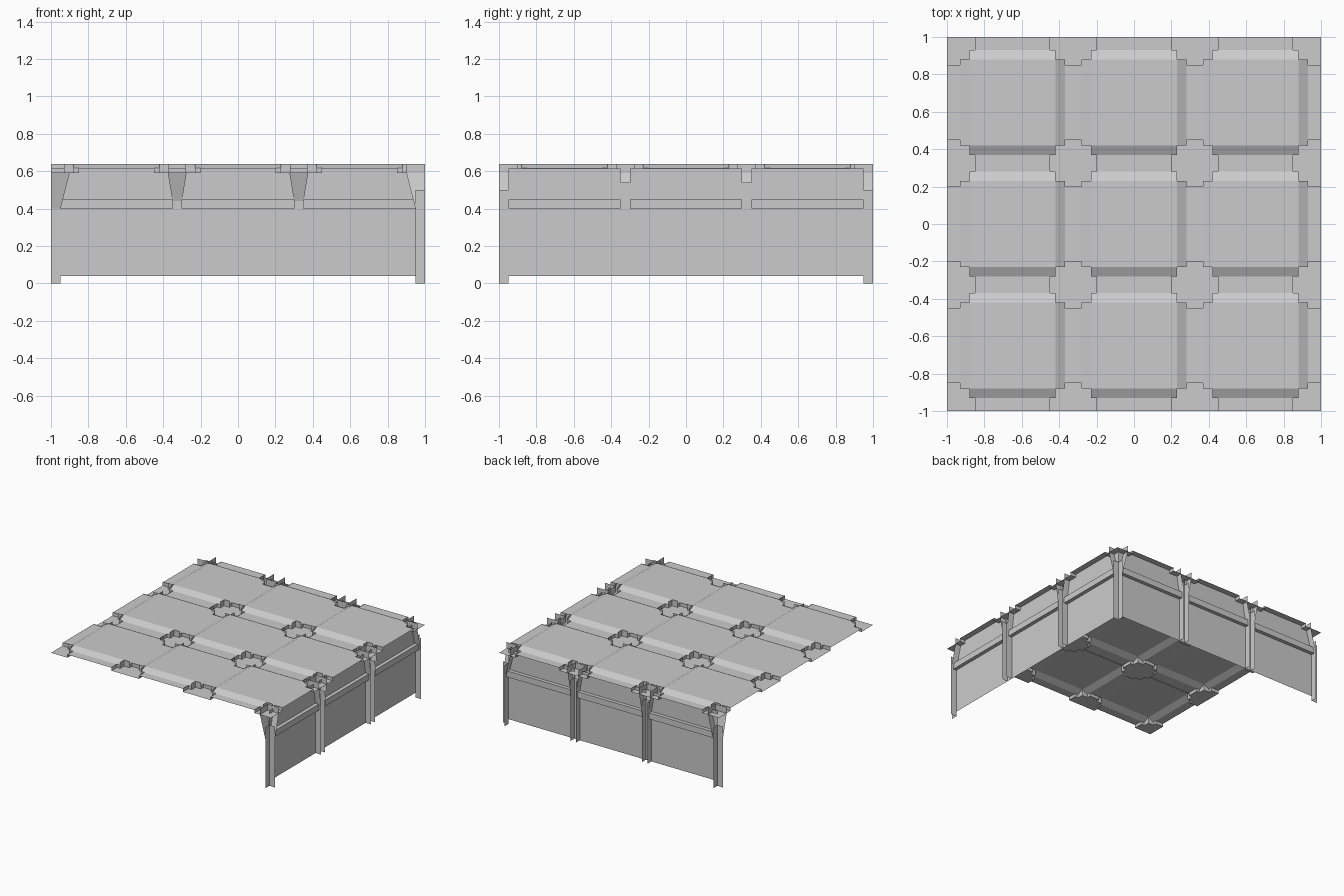
import bpy, bmesh

cube = bpy.data.objects.get("Cube")
if cube:
    bpy.data.objects.remove(cube, do_unlink=True)

grey = bpy.data.materials.new("plain_grey")
grey.use_nodes = True
grey.diffuse_color = (0.6, 0.6, 0.6, 1)
grey.node_tree.nodes["Principled BSDF"].inputs["Base Color"].default_value = (0.6, 0.6, 0.6, 1)

BEAMS = (-0.975, -0.325, 0.325, 0.975)
PLATE, BEAM, TOP = 0.59, 0.615, 0.64


def make_object(name, quads):
    """Build a sheet object from a list of faces given as corner points."""
    bm = bmesh.new()
    for quad in quads:
        bm.faces.new([bm.verts.new(p) for p in quad])
    bmesh.ops.remove_doubles(bm, verts=bm.verts, dist=0.0005)
    mesh = bpy.data.meshes.new(name)
    bm.to_mesh(mesh)
    bm.free()
    mesh.materials.append(grey)
    obj = bpy.data.objects.new(name, mesh)
    bpy.context.scene.collection.objects.link(obj)
    return obj


def loft(rings):
    """Join consecutive open point rows with quads."""
    quads = []
    for low, high in zip(rings, rings[1:]):
        for i in range(len(low) - 1):
            quads.append((low[i], low[i + 1], high[i + 1], high[i]))
    return quads


# Roof grid: raised tiles, sloped edges, low beams, stepped cross plates at joints
def offset(t):
    return min(abs(t - b) for b in BEAMS)


def roof_z(x, y):
    slope = min(offset(x), offset(y))
    return BEAM + (TOP - BEAM) * max(0, min(1, (slope - 0.045) / 0.05))


def in_joint(x, y):
    if max(abs(x), abs(y)) > 1:
        return None
    dx, dy = offset(x), offset(y)
    if max(dx, dy) < 0.095:
        return "square"
    if max(dx, dy) < 0.125 and min(dx, dy) < 0.045:
        return "arm"
    return False


grid = {-1.0, 1.0}
for b in BEAMS:
    for step in (0.045, 0.095, 0.125):
        grid |= {round(t, 3) for t in (b - step, b + step) if abs(t) < 1}
grid = sorted(grid)

roof, plates = [], []
for x0, x1 in zip(grid, grid[1:]):
    for y0, y1 in zip(grid, grid[1:]):
        cx, cy = (x0 + x1) / 2, (y0 + y1) / 2
        corners = ((x0, y0), (x1, y0), (x1, y1), (x0, y1))
        kind = in_joint(cx, cy)
        if not kind:
            roof.append([(x, y, roof_z(x, y)) for x, y in corners])
            continue
        plates.append([(x, y, PLATE) for x, y in corners])
        # Upright skirts wherever a joint cell borders an ordinary roof cell
        rim = TOP if kind == "square" else BEAM + 0.003
        for i in range(4):
            a, b = corners[i], corners[(i + 1) % 4]
            mx, my = (a[0] + b[0]) / 2, (a[1] + b[1]) / 2
            nx, ny = mx + (mx > cx + 1e-6) * 0.004 - (mx < cx - 1e-6) * 0.004, \
                my + (my > cy + 1e-6) * 0.004 - (my < cy - 1e-6) * 0.004
            if in_joint(nx, ny) is False:
                plates.append([(*a, PLATE), (*b, PLATE), (*b, rim), (*a, rim)])
make_object("roof_tiles", roof)
make_object("roof_joint_plates", plates)


# Walls: u runs along the wall, d is the depth inward from the outer edge
def back(u, d, z):
    return (u, 1 - d, z)


def right(u, d, z):
    return (1 - d, u, z)


PROFILE = ((0.05, 0.04), (0.05, 0.4), (0.02, 0.4), (0.02, 0.45), (0.05, 0.45), (0.05, BEAM))


def post_rows(place, path, levels):
    return [[place(u, d, z) for u, d in path(wide, deep)] for wide, deep, z in levels]


def channel(centre):
    return lambda w, d: ((centre - w, 0), (centre - w, d), (centre + w, d), (centre + w, 0))


def end_angle(side):
    return lambda w, d: ((side, d), (side * (1 - w), d), (side * (1 - w), 0))


for label, place in (("back", back), ("right", right)):
    panels = []
    for u0, u1 in ((-0.95, -0.35), (-0.3, 0.3), (0.35, 0.95)):
        panels += loft([[place(u, d, z) for d, z in PROFILE] for u in (u0, u1)])
    make_object(label + "_wall_panels", panels)

    # Middle posts with flared brackets, open towards the outside
    for n, u in enumerate(BEAMS[1:3]):
        path = channel(u)
        make_object(f"{label}_post_{n + 1}", loft(post_rows(
            place, path, ((0.025, 0.05, 0.04), (0.025, 0.05, 0.54)))))
        make_object(f"{label}_bracket_{n + 1}", loft(post_rows(
            place, path, ((0.025, 0.051, 0.44), (0.05, 0.1, PLATE), (0.05, 0.1, TOP)))))


# End posts and the shared corner post
def corner(w, d):
    return ((1, d), (1 - w, d), (1 - w, 0))


for name, place, path in (("left_end", back, end_angle(-1)),
                          ("front_end", right, end_angle(-1)),
                          ("corner", back, corner)):
    make_object(name + "_post", loft(post_rows(
        place, path, ((0.05, 0.05, 0), (0.05, 0.05, 0.5)))))
    make_object(name + "_bracket", loft(post_rows(
        place, path, ((0.051, 0.051, 0.4), (0.1, 0.1, PLATE), (0.1, 0.1, TOP)))))
